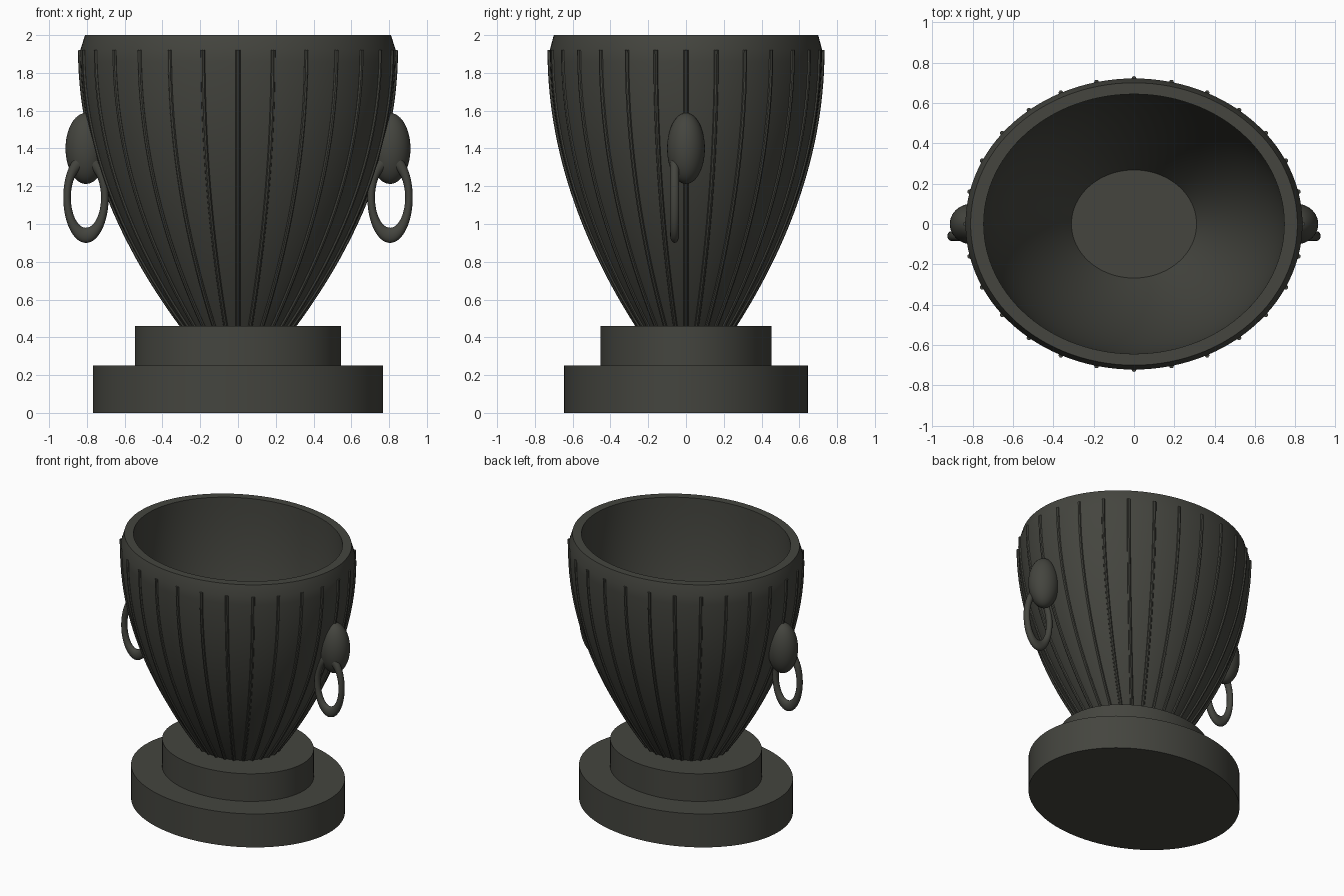
import bpy, bmesh
from math import sin, cos, pi, radians

if "Cube" in bpy.data.objects:
    bpy.data.objects.remove(bpy.data.objects["Cube"], do_unlink=True)

# Single dark stone colour
stone = bpy.data.materials.new("dark_stone")
stone.use_nodes = True
colour = (0.058, 0.059, 0.049, 1)
stone.diffuse_color = colour
stone.node_tree.nodes["Principled BSDF"].inputs["Base Color"].default_value = colour

SEGMENTS = 112
RIBS = 28
CUP_DEPTH = 0.864      # depth of the oval cup relative to its width
FOOT, SHOULDER = 0.46, 1.92


def finish(ob, name):
    ob.name = name
    ob.data.materials.clear()
    ob.data.materials.append(stone)
    bpy.ops.object.select_all(action='DESELECT')
    ob.select_set(True)
    bpy.context.view_layer.objects.active = ob
    bpy.ops.object.shade_smooth_by_angle(angle=radians(30))
    return ob


def lathe(name, profile, depth):
    """Oval solid of revolution; profile ends are capped."""
    bm = bmesh.new()
    rings = []
    for r, z in profile:
        rings.append([bm.verts.new((r * sin(2 * pi * i / SEGMENTS),
                                    -r * depth * cos(2 * pi * i / SEGMENTS), z))
                      for i in range(SEGMENTS)])
    for a, b in zip(rings, rings[1:]):
        for i in range(SEGMENTS):
            j = (i + 1) % SEGMENTS
            bm.faces.new((a[i], a[j], b[j], b[i]))
    bm.faces.new(rings[0])
    bm.faces.new(rings[-1])
    bmesh.ops.recalc_face_normals(bm, faces=bm.faces)
    mesh = bpy.data.meshes.new(name)
    bm.to_mesh(mesh)
    bm.free()
    ob = bpy.data.objects.new(name, mesh)
    bpy.context.collection.objects.link(ob)
    return finish(ob, name)


def cup_radius(z):
    t = (z - FOOT) / (SHOULDER - FOOT)
    return 0.295 + 0.54 * (1 - (1 - t) ** 2)


def steps(low, high, n):
    return [low + (high - low) * i / n for i in range(n + 1)]


# Two-step oval plinth
lathe("plinth_base", [(0.768, 0), (0.768, 0.252)], 0.84)
lathe("plinth_step", [(0.546, 0.25), (0.546, FOOT)], 0.831)

# Hollow cup: outer wall, chamfered rim, inner wall, floor
outer = [(cup_radius(z), z) for z in steps(FOOT - 0.01, SHOULDER, 24)]
inner = [(0.31 + 0.435 * (1 - (1 - t) ** 2.2), 0.54 + 1.46 * t)
         for t in reversed(steps(0, 1, 24))]
lathe("cup", outer + [(0.81, 2.0)] + inner, CUP_DEPTH)

# Raised ribs following the cup wall
curve = bpy.data.curves.new("ribs", 'CURVE')
curve.dimensions = '3D'
curve.bevel_depth = 0.012
curve.bevel_resolution = 2
curve.use_fill_caps = True
for k in range(RIBS):
    a = 2 * pi * k / RIBS
    path = steps(FOOT - 0.01, SHOULDER, 24)
    spline = curve.splines.new('POLY')
    spline.points.add(len(path) - 1)
    for point, z in zip(spline.points, path):
        r = cup_radius(z)
        point.co = (r * sin(a), -r * CUP_DEPTH * cos(a), z, 1)
ribs = bpy.data.objects.new("ribs", curve)
bpy.context.collection.objects.link(ribs)
bpy.ops.object.select_all(action='DESELECT')
ribs.select_set(True)
bpy.context.view_layer.objects.active = ribs
bpy.ops.object.convert(target='MESH')
finish(bpy.context.view_layer.objects.active, "ribs")

# Side bosses, each with a hanging oval ring
for side, s in (("left", 1), ("right", -1)):
    bpy.ops.mesh.primitive_uv_sphere_add(segments=40, ring_count=24, radius=1,
                                         location=(s * 0.805, 0, 1.4))
    boss = bpy.context.object
    boss.scale = (0.108, 0.1, 0.188)
    finish(boss, side + "_boss")

    bpy.ops.mesh.primitive_torus_add(major_segments=64, minor_segments=16,
                                     major_radius=1, minor_radius=0.2,
                                     location=(s * 0.805, -0.06, 1.14),
                                     rotation=(pi / 2, 0, 0))
    ring = bpy.context.object
    ring.scale = (0.1, 0.2, 0.12)
    finish(ring, side + "_ring")
